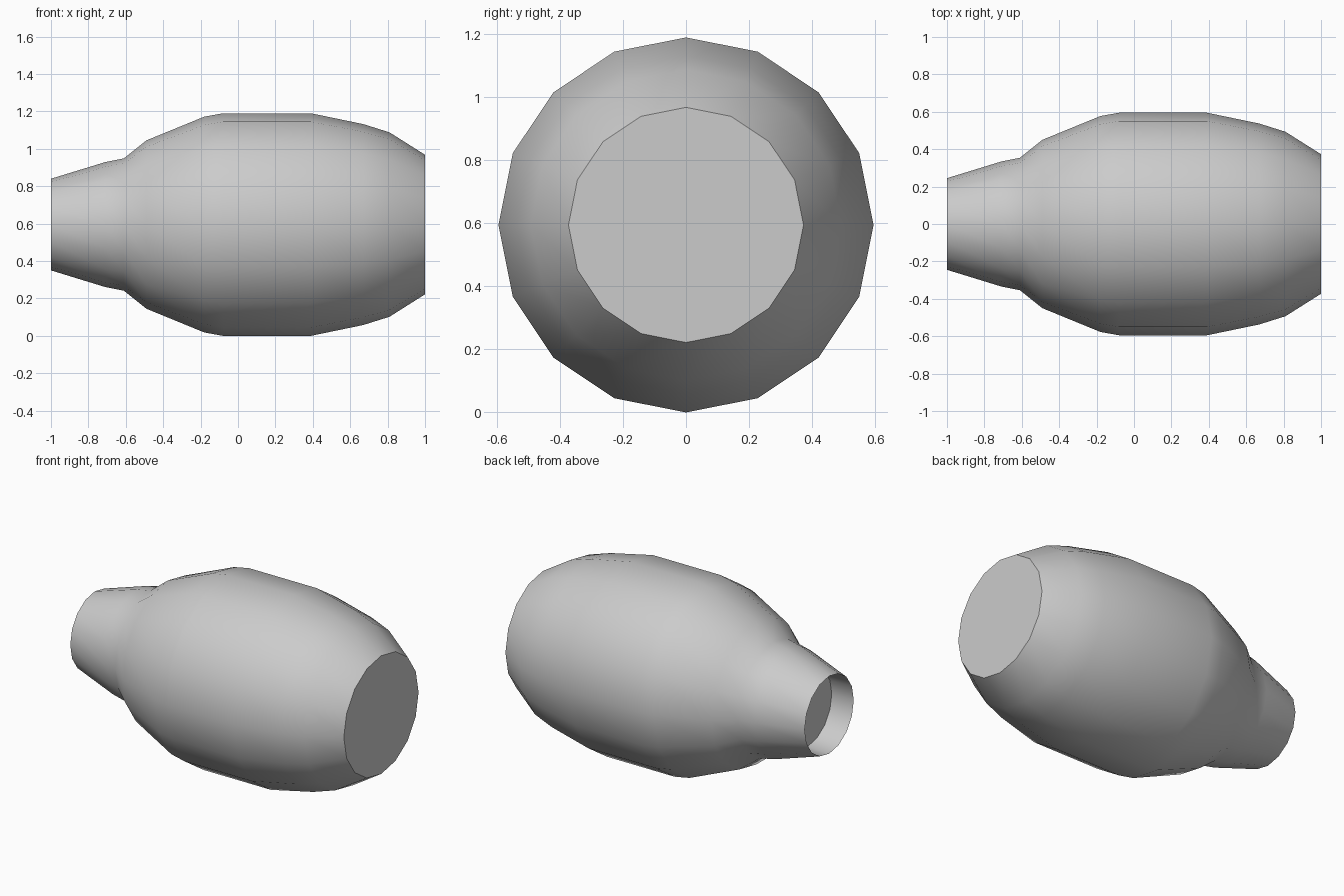
import bpy, bmesh, math

if "Cube" in bpy.data.objects:
    bpy.data.objects.remove(bpy.data.objects["Cube"])

SIDES = 16
AXIS_Z = 0.599

# Profile along x: recess floor, neck rim, neck, barrel, end cap
profile = [(-0.85, 0.24), (-1.0, 0.245), (-0.71, 0.334), (-0.61, 0.354),
           (-0.49, 0.45), (-0.18, 0.577), (-0.08, 0.595), (0.39, 0.595),
           (0.67, 0.537), (0.81, 0.493), (1.0, 0.373)]


def lathe_x(name, points):
    bm = bmesh.new()
    rings = []
    for x, r in points:
        ring = []
        for i in range(SIDES):
            a = 2 * math.pi * i / SIDES
            ring.append(bm.verts.new((x, r * math.cos(a), AXIS_Z + r * math.sin(a))))
        rings.append(ring)
    for a, b in zip(rings, rings[1:]):
        for i in range(SIDES):
            j = (i + 1) % SIDES
            bm.faces.new((a[i], a[j], b[j], b[i]))
    # Flat recess floor and flat end cap
    bm.faces.new(rings[0])
    bm.faces.new(rings[-1])
    bmesh.ops.recalc_face_normals(bm, faces=bm.faces[:])
    mesh = bpy.data.meshes.new(name)
    bm.to_mesh(mesh)
    bm.free()
    obj = bpy.data.objects.new(name, mesh)
    bpy.context.collection.objects.link(obj)
    return obj


# Barrel-shaped body with a hollow neck
body = lathe_x("barrel_body", profile)
# Stand the lowest point on the ground
body.location.z = -min(v.co.z for v in body.data.vertices)
bpy.context.view_layer.objects.active = body
body.select_set(True)
bpy.ops.object.shade_smooth_by_angle(angle=math.radians(35))
